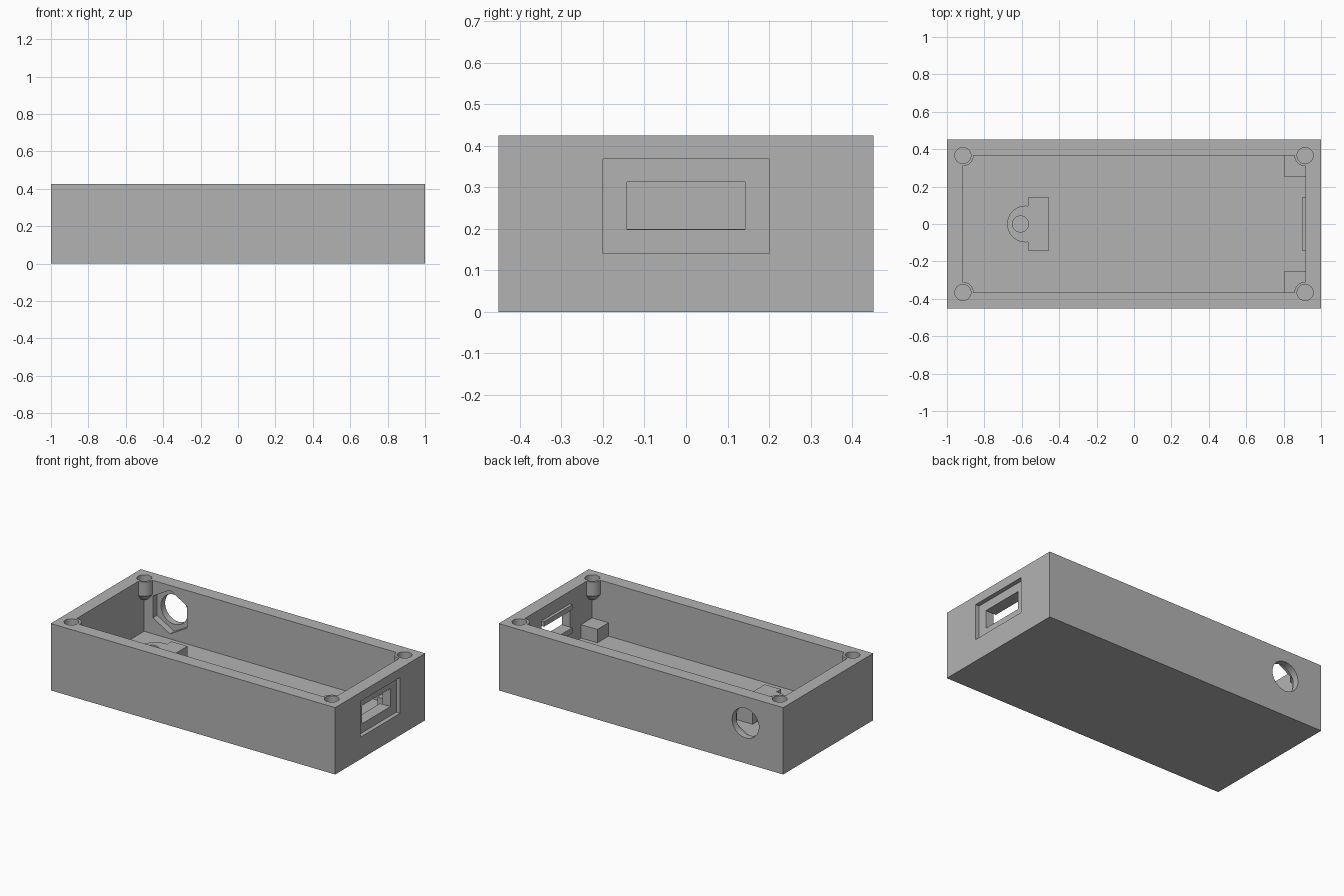
import bpy, bmesh, math
from mathutils import Matrix, Vector

old = bpy.data.objects.get("Cube")
if old:
    bpy.data.objects.remove(old, do_unlink=True)

grey = bpy.data.materials.new("neutral_grey")
grey.use_nodes = True
colour = (0.45, 0.45, 0.45, 1)
grey.diffuse_color = colour
grey.node_tree.nodes["Principled BSDF"].inputs["Base Color"].default_value = colour


def finish(name, bm):
    bmesh.ops.recalc_face_normals(bm, faces=bm.faces)
    mesh = bpy.data.meshes.new(name)
    bm.to_mesh(mesh)
    bm.free()
    mesh.materials.append(grey)
    obj = bpy.data.objects.new(name, mesh)
    bpy.context.collection.objects.link(obj)
    return obj


def box(name, x, y, z):
    """Box from three (low, high) ranges."""
    bm = bmesh.new()
    bmesh.ops.create_cube(bm, size=1)
    for v in bm.verts:
        v.co = Vector([(a + b) / 2 + c * (b - a) for (a, b), c in zip((x, y, z), v.co)])
    return finish(name, bm)


def cylinder(name, centre, r_low, r_high, depth, sides=48, along_y=False):
    """Cylinder or cone about z, or about y with a corner pointing up."""
    bm = bmesh.new()
    bmesh.ops.create_cone(bm, cap_ends=True, segments=sides, radius1=r_low,
                          radius2=r_high, depth=depth)
    if along_y:
        bm.transform(Matrix.Rotation(math.pi / 2, 4, 'X'))
    bm.transform(Matrix.Translation(centre))
    return finish(name, bm)


def combine(target, tool, operation):
    """Apply a boolean and remove the tool."""
    tool.hide_render = True
    mod = target.modifiers.new("shape", 'BOOLEAN')
    mod.operation = operation
    mod.solver = 'EXACT'
    mod.object = tool
    bpy.context.view_layer.objects.active = target
    bpy.ops.object.modifier_apply(modifier=mod.name)
    bpy.data.objects.remove(tool, do_unlink=True)


HEIGHT, FLOOR = 0.425, 0.085
IN_X, IN_Y = 0.917, 0.367

# Open tray
case = box("case", (-1, 1), (-0.452, 0.452), (0, HEIGHT))
combine(case, box("cavity", (-IN_X, IN_X), (-IN_Y, IN_Y), (FLOOR, 0.6)), 'DIFFERENCE')

# Corner screw bosses with tapered feet, then their blind holes
for sx in (-1, 1):
    for sy in (-1, 1):
        x, y = sx * 0.915, sy * 0.366
        combine(case, cylinder("boss_foot", (x, y, 0.318), 0.03, 0.057, 0.036), 'UNION')
        combine(case, cylinder("boss", (x, y, 0.38), 0.057, 0.057, 0.09), 'UNION')
        combine(case, cylinder("screw_hole", (x, y, 0.42), 0.043, 0.043, 0.16), 'DIFFERENCE')

# Connector port in the end wall: inner pad, outer recess, opening
combine(case, box("port_pad", (0.899, 0.94), (-0.142, 0.142), (0.165, 0.345)), 'UNION')
combine(case, box("port_recess", (0.973, 1.1), (-0.2, 0.2), (0.14, 0.368)), 'DIFFERENCE')
combine(case, box("port_opening", (0.85, 1.1), (-0.142, 0.142), (0.198, 0.313)), 'DIFFERENCE')

# Round hole in the back wall with a hexagonal nut pocket inside
hole_x, hole_z = -0.735, 0.256
combine(case, cylinder("nut_pocket", (hole_x, 0.36, hole_z), 0.139, 0.139, 0.1,
                       6, True), 'DIFFERENCE')
combine(case, cylinder("jack_hole", (hole_x, 0.45, hole_z), 0.094, 0.094, 0.3,
                       48, True), 'DIFFERENCE')

# Support blocks beside the port
for side, sy in (("left", -1), ("right", 1)):
    y = sorted((sy * 0.255, sy * (IN_Y + 0.01)))
    box("support_block_" + side, (0.802, IN_X + 0.01), y, (FLOOR - 0.01, 0.17))

# Floor mount: rectangular stop with a rounded, drilled tab
mount = box("board_mount", (-0.568, -0.455), (-0.142, 0.142), (FLOOR - 0.01, 0.2))
combine(mount, cylinder("tab", (-0.58, 0, 0.1375), 0.098, 0.098, 0.125), 'UNION')
combine(mount, cylinder("mount_hole", (-0.607, 0, 0.18), 0.043, 0.043, 0.18), 'DIFFERENCE')

# Smooth the round walls, keep edges sharp
for obj in (case, mount):
    bpy.ops.object.select_all(action='DESELECT')
    obj.select_set(True)
    bpy.context.view_layer.objects.active = obj
    bpy.ops.object.shade_smooth_by_angle(angle=math.radians(25))
